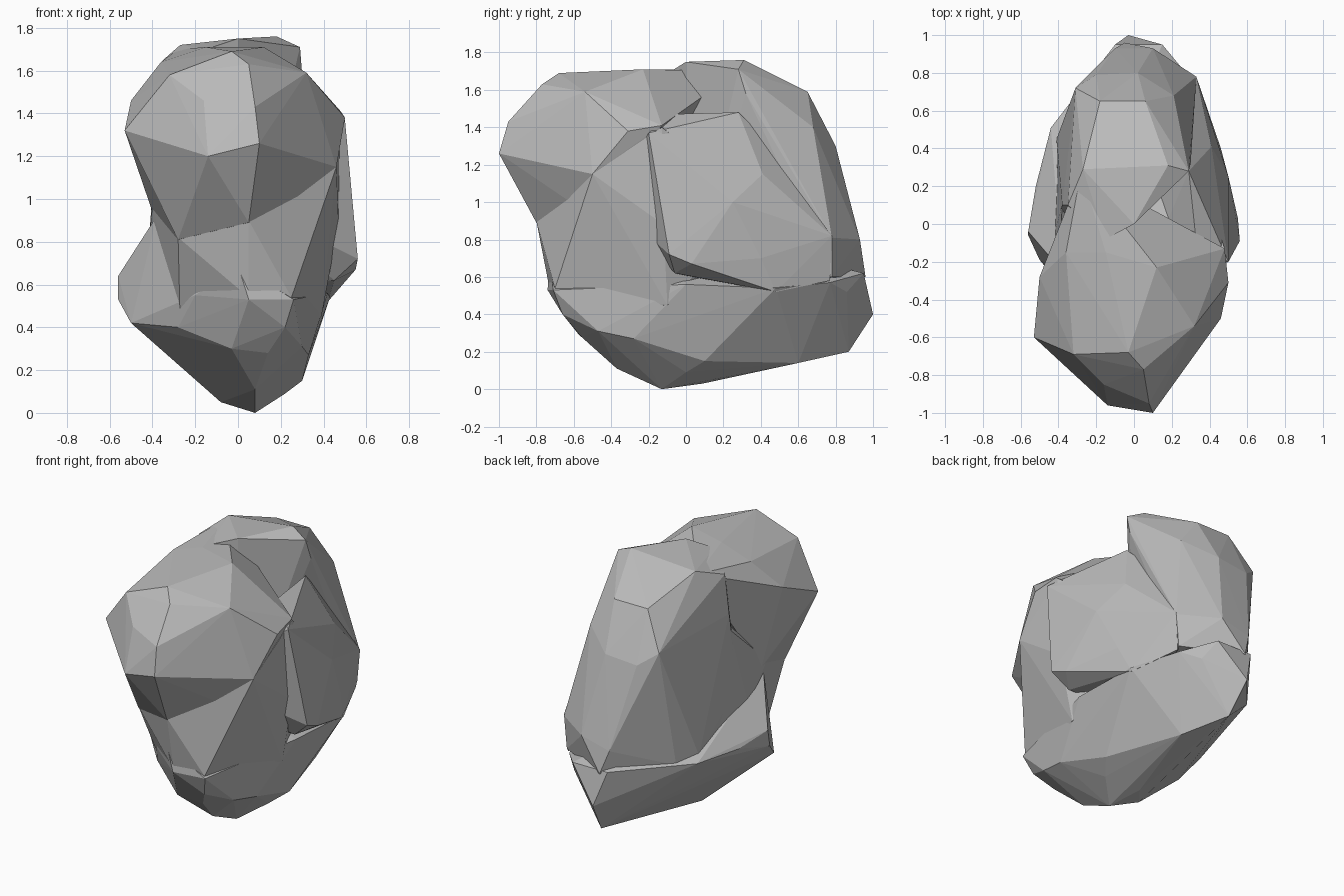
import bpy
import bmesh

cube = bpy.data.objects.get("Cube")
if cube:
    bpy.data.objects.remove(cube, do_unlink=True)

# One plain stone colour
stone = bpy.data.materials.new("stone grey")
stone.use_nodes = True
stone_colour = (0.5, 0.5, 0.5, 1.0)
stone.diffuse_color = stone_colour
shader = next(n for n in stone.node_tree.nodes if n.type == "BSDF_PRINCIPLED")
shader.inputs["Base Color"].default_value = stone_colour
shader.inputs["Roughness"].default_value = 0.9


def chunk(name, corners):
    """Convex faceted boulder wrapped around its corners (hundredths of a unit)."""
    bm = bmesh.new()
    for corner in corners:
        bm.verts.new([value / 100 for value in corner])
    bmesh.ops.convex_hull(bm, input=list(bm.verts))
    loose = [v for v in bm.verts if not v.link_faces]
    bmesh.ops.delete(bm, geom=loose, context="VERTS")
    bmesh.ops.recalc_face_normals(bm, faces=list(bm.faces))
    mesh = bpy.data.meshes.new(name)
    bm.to_mesh(mesh)
    bm.free()
    mesh.materials.append(stone)
    obj = bpy.data.objects.new(name, mesh)
    bpy.context.collection.objects.link(obj)
    return obj


def merge(target, other):
    """Fuse another boulder into the target and discard it."""
    fuse = target.modifiers.new("fuse", "BOOLEAN")
    fuse.operation = "UNION"
    fuse.solver = "EXACT"
    fuse.object = other
    bpy.context.view_layer.objects.active = target
    bpy.ops.object.modifier_apply(modifier=fuse.name)
    bpy.data.objects.remove(other, do_unlink=True)


# Broad foot, narrowing to a blunt keel underneath
rock = chunk("rock", [
    (8, -13, 0), (3, 9, 3), (-8, -5, 5), (8, -37, 11), (33, -28, 27),
    (22, 0, 9), (30, 10, 15), (-3, -58, 30), (14, -56, 28), (30, -47, 31),
    (22, -66, 40), (5, -74, 53), (26, -71, 53), (0, -73, 69),
    (-20, -55, 55), (-28, -43, 40), (-50, -19, 42), (-56, -6, 53),
    (-56, -4, 64), (-52, 20, 60), (-44, 51, 60), (-42, -4, 78),
    (-38, -25, 92), (0, 50, 15), (14, 60, 14), (22, 37, 16),
    (0, 87, 20), (-3, 100, 40), (15, 95, 62), (20, 86, 52),
    (30, 77, 57), (-10, 95, 62), (42, 0, 56), (43, 48, 54),
])

# Waist joining the foot to the masses above
waist = chunk("waist", [
    (5, -80, 90), (36, -48, 91), (46, -50, 115), (48, -13, 140),
    (-28, -62, 82), (-19, -54, 55), (5, -73, 54), (25, -70, 54),
    (22, -64, 41), (-27, -42, 41), (39, -10, 45), (40, -10, 62),
    (47, -12, 88), (-40, -26, 97), (-42, -4, 76), (-38, 30, 95),
    (-38, 10, 130), (30, 40, 100), (0, 60, 70), (-40, 40, 64),
])

# Overhanging front mass
brow = chunk("front_mass", [
    (10, -100, 126), (-14, -96, 120), (8, -95, 143), (-16, -85, 146),
    (5, -77, 163), (-3, -68, 169), (-32, -69, 158), (-53, -60, 132),
    (-50, -28, 146), (-36, -15, 164), (27, -73, 122), (46, -50, 115),
    (50, -31, 138), (32, -54, 159), (12, -23, 171), (-15, -15, 171),
    (5, -80, 89), (36, -47, 90), (-28, -62, 81), (-40, -20, 94),
    (-28, 28, 170), (48, -13, 141), (33, -12, 150),
])

# Bulging slab along one flank, undercut below
flank = chunk("flank_slab", [
    (56, -9, 72), (55, 3, 67), (45, -6, 62), (44, 22, 63), (46, 40, 70),
    (52, -13, 90), (50, -20, 137), (50, 25, 100), (41, 41, 115),
    (38, 58, 90), (22, 72, 105), (33, -10, 147), (29, 28, 148),
    (0, -40, 100), (0, 60, 90), (0, 0, 60), (42, 48, 52),
    (33, 78, 82), (31, 77, 58),
])

# Raised crest falling away to the rear
crest = chunk("rear_crest", [
    (18, 31, 176), (0, 0, 175), (-27, 29, 172), (-35, 10, 165),
    (29, 28, 171), (30, 32, 158), (-15, -8, 170), (6, 65, 159),
    (-18, 65, 159), (21, 68, 140), (-31, 72, 136), (2, 80, 130),
    (18, 72, 116), (33, 78, 81), (-20, 79, 128), (31, 78, 60),
    (10, 93, 80), (-10, 93, 75), (-34, 60, 100), (-40, 5, 90),
    (-40, 0, 70), (-41, 45, 62), (-35, 60, 60), (-38, 10, 140),
    (0, 0, 50), (-5, 96, 60),
])

for part in (waist, brow, flank, crest):
    merge(rock, part)

# Crisp flat facets in a single material
rock.data.materials.clear()
rock.data.materials.append(stone)
for face in rock.data.polygons:
    face.use_smooth = False
    face.material_index = 0
